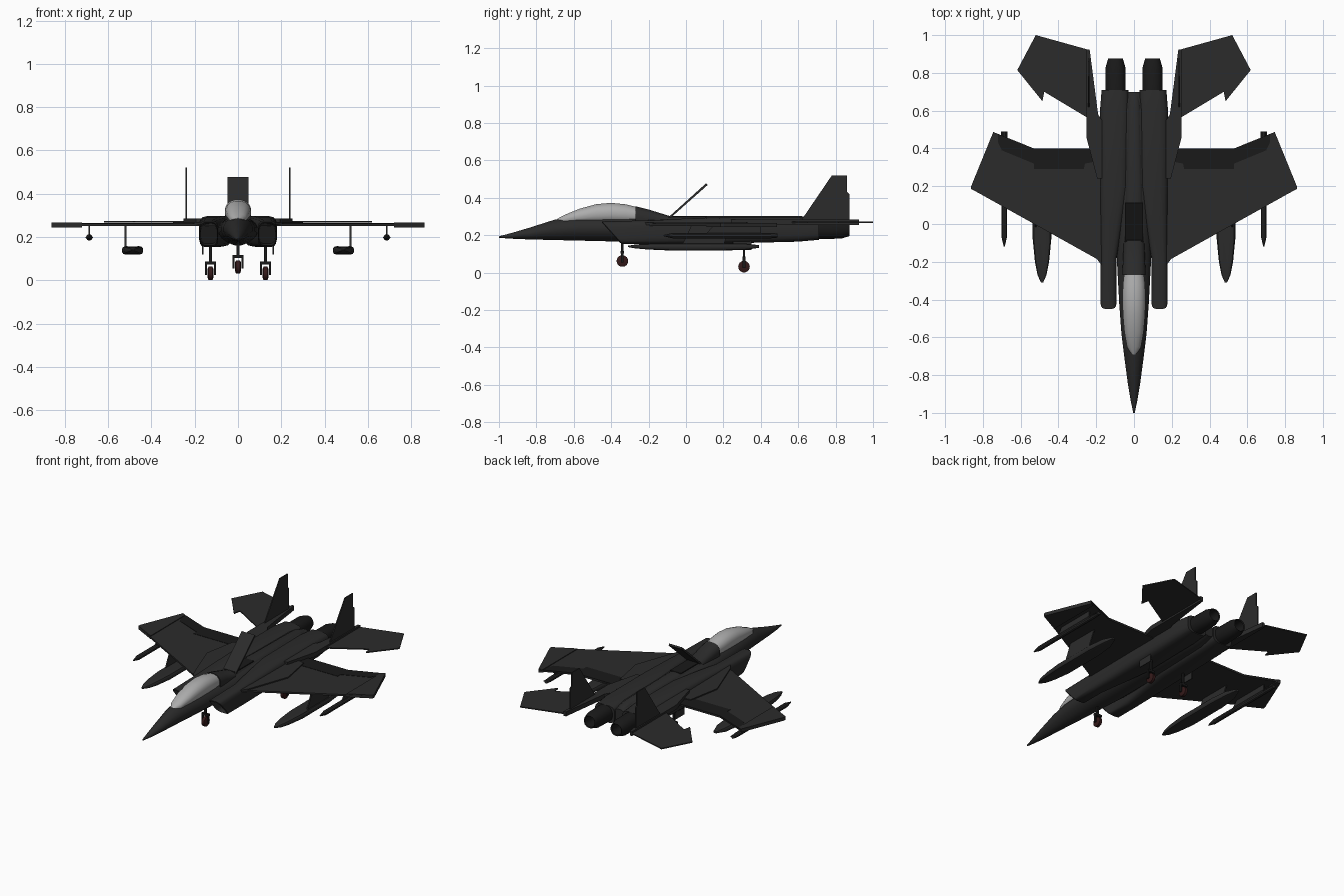
import bpy, bmesh, math
from mathutils import Vector

if "Cube" in bpy.data.objects:
    bpy.data.objects.remove(bpy.data.objects["Cube"])


def material(name, *rgb):
    m = bpy.data.materials.new(name)
    m.use_nodes = True
    m.diffuse_color = (*rgb, 1)
    bsdf = m.node_tree.nodes["Principled BSDF"]
    bsdf.inputs["Base Color"].default_value = (*rgb, 1)
    bsdf.inputs["Roughness"].default_value = 0.7
    return m


BODY = material("charcoal paint", .024, .024, .024)
DARK = material("black metal", .01, .01, .01)
GLASS = material("pale canopy glass", .42, .42, .42)
TYRE = material("dark red rubber", .035, .01, .01)


def finish(name, bm, mat, mirror=False, smooth=True):
    bmesh.ops.recalc_face_normals(bm, faces=bm.faces)
    mesh = bpy.data.meshes.new(name)
    bm.to_mesh(mesh)
    bm.free()
    mesh.materials.append(mat)
    ob = bpy.data.objects.new(name, mesh)
    bpy.context.collection.objects.link(ob)
    if mirror:
        ob.modifiers.new("Mirror", 'MIRROR')
    if smooth:
        bpy.ops.object.select_all(action='DESELECT')
        ob.select_set(True)
        bpy.context.view_layer.objects.active = ob
        bpy.ops.object.shade_smooth_by_angle(angle=math.radians(35))
    return ob


def loft(name, mat, sections, power=2, sides=16, mirror=False, pinch=0, rake=0):
    """Skin superellipse rings; each section is y, centre x, half width, bottom, top."""
    bm = bmesh.new()
    rings = []
    for y, cx, hw, zb, zt in sections:
        ring = []
        for i in range(sides):
            a = math.tau * (i + .5) / sides
            c, s = math.cos(a), math.sin(a)
            px = math.copysign(abs(c) ** (2 / power), c)
            pz = math.copysign(abs(s) ** (2 / power), s)
            pz *= 1 - pinch * (1 - abs(px))
            z = (zb + zt) / 2 + pz * (zt - zb) / 2
            shear = rake * (zt - z) if y < -.3 else 0
            ring.append(bm.verts.new((cx + px * hw, y + shear, z)))
        rings.append(ring)
    for a, b in zip(rings, rings[1:]):
        for i in range(sides):
            j = (i + 1) % sides
            bm.faces.new((a[i], a[j], b[j], b[i]))
    bm.faces.new(rings[0])
    bm.faces.new(rings[-1])
    return finish(name, bm, mat, mirror)


def plate(name, mat, outline, level, thick, upright=False, mirror=True):
    """Extrude an outline: x,y points at height level, or y,z points at x = level."""
    bm = bmesh.new()
    half = thick / 2
    axis = Vector((1, 0, 0)) if upright else Vector((0, 0, 1))
    pts = [Vector((0, u, v)) if upright else Vector((u, v, 0)) for u, v in outline]
    low = [bm.verts.new(p + axis * (level - half)) for p in pts]
    high = [bm.verts.new(p + axis * (level + half)) for p in pts]
    bm.faces.new(low)
    bm.faces.new(high)
    for i in range(len(pts)):
        j = (i + 1) % len(pts)
        bm.faces.new((low[i], low[j], high[j], high[i]))
    return finish(name, bm, mat, mirror, smooth=False)


def box(name, mat, centre, size, mirror=False):
    x, y, z = centre
    w, d, h = (s / 2 for s in size)
    outline = [(x - w, y - d), (x + w, y - d), (x + w, y + d), (x - w, y + d)]
    return plate(name, mat, outline, z, h * 2, mirror=mirror)


# Fuselage, spine and canopy
loft("fuselage", BODY, [
    (-1, 0, .004, .186, .194), (-.93, 0, .019, .181, .213), (-.84, 0, .034, .177, .24),
    (-.7, 0, .053, .173, .285), (-.58, 0, .068, .17, .302), (-.42, 0, .08, .166, .306),
    (-.2, 0, .092, .16, .302), (.1, 0, .1, .165, .3), (.6, 0, .08, .175, .3),
    (.7, 0, .05, .2, .28)], power=1.8)
loft("canopy", GLASS, [
    (-.69, 0, .012, .26, .287), (-.65, 0, .038, .26, .309), (-.57, 0, .052, .26, .342),
    (-.48, 0, .06, .26, .367), (-.4, 0, .062, .26, .374), (-.32, 0, .06, .26, .366),
    (-.24, 0, .05, .26, .345)], power=2.2)
loft("spine", BODY, [
    (-.27, 0, .062, .24, .356), (-.2, 0, .06, .24, .338), (-.09, 0, .055, .24, .304),
    (.12, 0, .05, .24, .302), (.62, 0, .035, .24, .302), (.69, 0, .025, .24, .28)], power=2.6)

# Engine nacelles with hollow raked intakes
loft("engine_nacelle", BODY, [
    (-.2, .135, .035, .17, .26), (-.45, .135, .038, .16, .268), (-.45, .135, .043, .153, .275),
    (-.18, .135, .044, .153, .28), (0, .12, .06, .153, .29), (.2, .105, .077, .155, .298),
    (.6, .102, .079, .165, .298), (.71, .1, .072, .175, .288)],
    power=4, mirror=True, rake=.9)
box("intake_depth", DARK, (.135, -.22, .215), (.07, .01, .09), mirror=True)
loft("exhaust_nozzle", DARK, [
    (.69, .098, .055, .178, .288), (.83, .098, .053, .181, .287), (.875, .098, .04, .195, .275),
    (.87, .098, .035, .2, .27), (.75, .098, .035, .2, .27)], power=2.3, mirror=True)

# Wings with thicker tips and trailing flaps
plate("wing", BODY, [
    (.1, -.3), (.17, -.2), (.86, .185), (.86, .2), (.745, .487), (.67, .455),
    (.53, .4), (.1, .4)], .256, .011)
plate("wing_root", BODY, [(.15, -.25), (.2, -.18), (.3, .1), (.26, .32), (.15, .34)], .262, .014)
plate("wing_tip", BODY, [(.72, .11), (.862, .185), (.862, .2), (.745, .487), (.72, .475)],
      .255, .022)
plate("wing_flap", DARK, [(.2, .29), (.53, .29), (.53, .4), (.2, .4)], .259, .009)
plate("aileron", DARK, [(.53, .32), (.7, .39), (.745, .487), (.53, .4)], .259, .009)

# Tail booms, fins and dogtooth stabilisers
plate("tail_boom", BODY, [(.17, .24), (.195, .24), (.252, .46), (.252, .925), (.235, .925),
                          (.19, .58), (.17, .55)], .27, .03)
plate("tail_fin", BODY, [(.62, .285), (.78, .52), (.862, .52), (.862, .43), (.875, .42),
                         (.875, .265), (.62, .265)], .24, .007, upright=True)
plate("stabiliser", BODY, [
    (.25, .565), (.475, .7), (.485, .65), (.618, .815), (.52, 1), (.25, .925)], .27, .007)

# Raised air brake and its well
plate("air_brake", BODY, [(-.095, .295), (-.08, .295), (.115, .468), (.108, .478)],
      0, .096, upright=True, mirror=False)
box("air_brake_well", DARK, (0, .01, .301), (.08, .2, .006))

# Drop tanks, missiles and their pylons
loft("drop_tank", BODY, [
    (-.31, .487, .006, .135, .145), (-.27, .487, .024, .125, .155),
    (-.2, .487, .038, .117, .161), (-.08, .487, .05, .11, .166), (.2, .487, .05, .11, .166),
    (.32, .487, .038, .115, .162), (.39, .487, .012, .13, .15)],
    power=2.4, mirror=True, pinch=.45)
plate("tank_pylon", BODY, [(-.02, .15), (.2, .15), (.25, .255), (.03, .255)],
      .52, .008, upright=True)
loft("missile", BODY, [
    (-.12, .687, .003, .195, .201), (-.07, .687, .015, .183, .213),
    (.45, .687, .015, .183, .213), (.49, .687, .011, .187, .209)],
    sides=10, mirror=True)
plate("missile_pylon", BODY, [(.1, .2), (.4, .2), (.4, .255), (.15, .255)],
      .687, .008, upright=True)
box("missile_fin", BODY, (.687, .45, .198), (.034, .08, .005), mirror=True)


# Landing gear: strut, fork and wheel
def landing_gear(prefix, x, y, hub, top, mirror):
    crown = hub + .047
    box(prefix + "_strut", DARK, (x, y, (crown + top) / 2), (.013, .013, top - crown), mirror)
    box(prefix + "_fork_crown", DARK, (x, y, crown), (.05, .018, .014), mirror)
    for side, label in ((-1, "inner"), (1, "outer")):
        box(f"{prefix}_{label}_fork", DARK, (x + side * .021, y, hub + .02),
            (.008, .014, .055), mirror)
    bm = bmesh.new()
    rings = []
    for px, r in ((-.013, .022), (-.009, .031), (.009, .031), (.013, .022)):
        rings.append([bm.verts.new((x + px, y + r * math.cos(a), hub + r * math.sin(a)))
                      for a in (math.tau * i / 18 for i in range(18))])
    for a, b in zip(rings, rings[1:]):
        for i in range(18):
            j = (i + 1) % 18
            bm.faces.new((a[i], a[j], b[j], b[i]))
    bm.faces.new(rings[0])
    bm.faces.new(rings[-1])
    finish(prefix + "_wheel", bm, TYRE, mirror)


landing_gear("nose_gear", 0, -.34, .062, .18, False)
landing_gear("main_gear", .127, .31, .032, .18, True)
box("gear_door", BODY, (.163, .3, .145), (.005, .1, .05), mirror=True)
